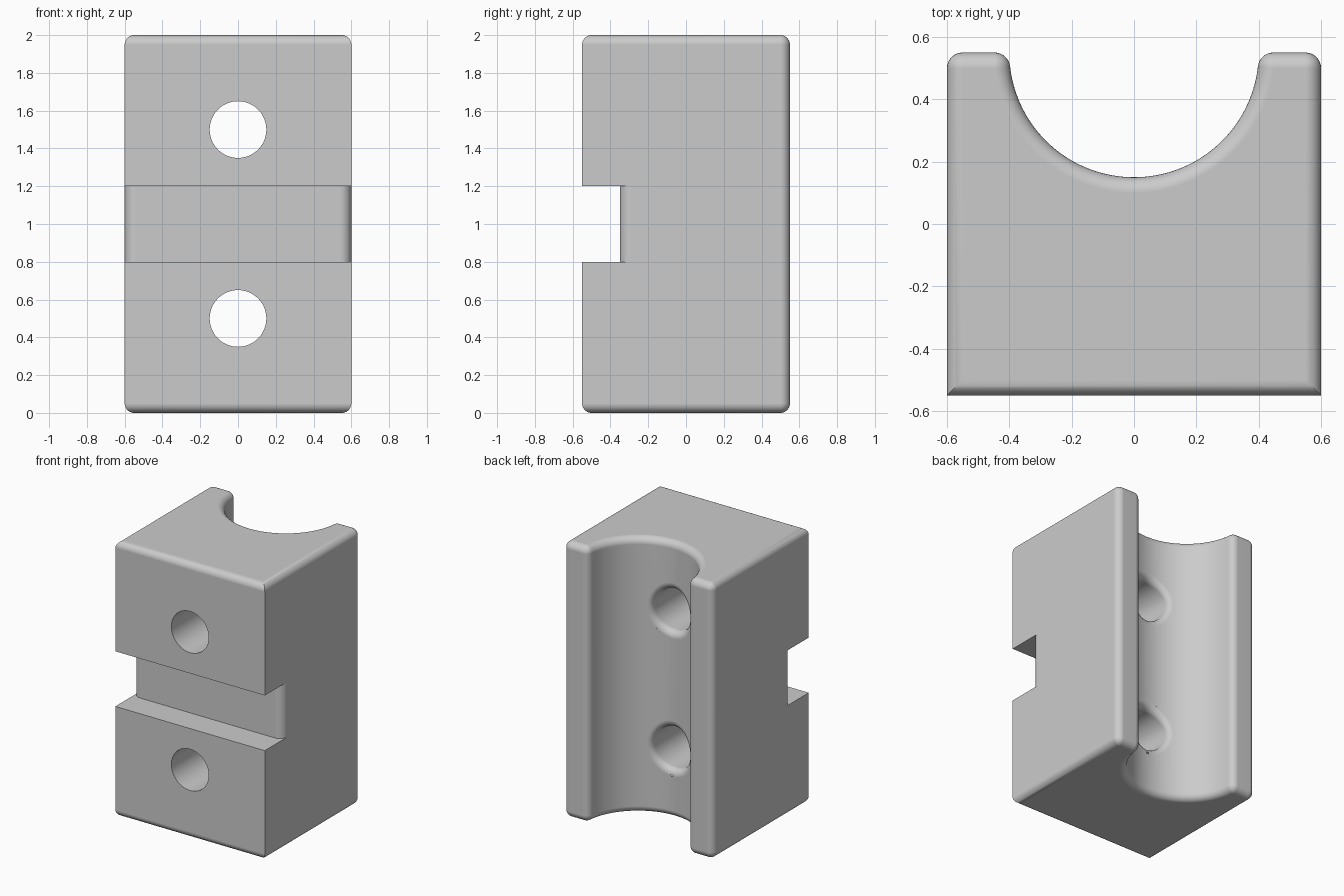
import bpy, bmesh
from math import sin, cos, pi, asin, sqrt
from mathutils import Vector

cube = bpy.data.objects.get("Cube")
if cube:
    bpy.data.objects.remove(cube, do_unlink=True)

HALF_X, HALF_Y, HEIGHT = 0.6, 0.55, 2.0
FILLET, BORE, HOLE = 0.05, 0.4, 0.15
STEPS = 8


def loft(name, rings):
    """Closed solid through a list of equal-length point rings."""
    bm = bmesh.new()
    loops = [[bm.verts.new(p) for p in ring] for ring in rings]
    for a, b in zip(loops, loops[1:]):
        for i in range(len(a)):
            j = (i + 1) % len(a)
            bm.faces.new((a[i], a[j], b[j], b[i]))
    bm.faces.new(loops[0][::-1])
    bm.faces.new(loops[-1])
    bmesh.ops.remove_doubles(bm, verts=bm.verts, dist=1e-5)
    bmesh.ops.recalc_face_normals(bm, faces=bm.faces)
    mesh = bpy.data.meshes.new(name)
    bm.to_mesh(mesh)
    bm.free()
    obj = bpy.data.objects.new(name, mesh)
    bpy.context.collection.objects.link(obj)
    return obj


def arc(cx, cy, radius, start, end, steps):
    return [(cx + radius * cos(start + (end - start) * i / steps),
             cy + radius * sin(start + (end - start) * i / steps))
            for i in range(steps + 1)]


def mirrored(half):
    """Add the left-right mirror of an outline half."""
    return half + [(-x, y) for x, y in reversed(half) if abs(x) > 1e-6]


def block_outline(inset):
    """Block seen from above, shrunk by inset."""
    tilt = asin(FILLET / (BORE + FILLET))
    yc = HALF_Y - FILLET
    lip_x = sqrt((BORE + FILLET) ** 2 - FILLET ** 2)
    r = FILLET - inset
    half = [(HALF_X - inset, inset - HALF_Y)]
    half += arc(HALF_X - FILLET, yc, r, 0, pi / 2, STEPS)
    half += arc(lip_x, yc, r, pi / 2, pi - tilt, STEPS)
    half += arc(0, HALF_Y, BORE + inset, -tilt, -pi / 2, 32)[1:]
    return mirrored(half)


# Block with rounded top and bottom rims
levels = [(FILLET * (1 - sin(i * pi / 2 / STEPS)), FILLET * (1 - cos(i * pi / 2 / STEPS)))
          for i in range(STEPS + 1)]
levels += [(d, HEIGHT - z) for d, z in reversed(levels)]
block = loft("clamp_block", [[(x, y, z) for x, y in block_outline(d)] for d, z in levels])

# Front groove with rounded floor ends
R = 0.06
floor_y = -0.35
half = [(0.7, -0.7), (0.7, floor_y + R)]
half += arc(HALF_X - R, floor_y + R, R, 0, -pi / 2, STEPS)
outline = mirrored(half)
cutters = [loft("groove_cutter", [[(x, y, z) for x, y in outline] for z in (0.8, 1.2)])]


def hole_cutter(z):
    """Bolt hole whose rear mouth blends into the round channel."""
    rings = [[] for _ in range(STEPS + 3)]
    for k in range(64):
        a = 2 * pi * k / 64
        radial = Vector((cos(a), 0, sin(a)))
        ball = radial * (HOLE + FILLET)
        ball.y = HALF_Y - sqrt((BORE + FILLET) ** 2 - ball.x ** 2)
        ball.z += z
        to_bore = Vector((-ball.x, HALF_Y - ball.y, 0)).normalized()
        rings[0].append(radial * HOLE + Vector((0, -0.7, z)))
        for i in range(STEPS + 1):
            rings[i + 1].append(ball + (-radial).slerp(to_bore, i / STEPS) * FILLET)
        rings[-1].append(ball + to_bore * (FILLET + 0.1))
    return loft("hole_cutter", rings)


cutters += [hole_cutter(0.5), hole_cutter(1.5)]

# Cut the groove and the holes
bpy.ops.object.select_all(action='DESELECT')
bpy.context.view_layer.objects.active = block
block.select_set(True)
for cutter in cutters:
    cutter.hide_render = True
    mod = block.modifiers.new("cut", 'BOOLEAN')
    mod.operation = 'DIFFERENCE'
    mod.solver = 'EXACT'
    mod.object = cutter
    bpy.ops.object.modifier_apply(modifier=mod.name)
    bpy.data.objects.remove(cutter, do_unlink=True)

# Smooth fillets, flat faces
bpy.ops.object.shade_smooth_by_angle(angle=pi / 6)
weighted = block.modifiers.new("weighted_normals", 'WEIGHTED_NORMAL')
weighted.keep_sharp = True

# Plain grey
grey = bpy.data.materials.new("light_grey")
grey.use_nodes = True
colour = (0.6, 0.6, 0.6, 1)
grey.diffuse_color = colour
grey.node_tree.nodes["Principled BSDF"].inputs["Base Color"].default_value = colour
block.data.materials.clear()
block.data.materials.append(grey)
